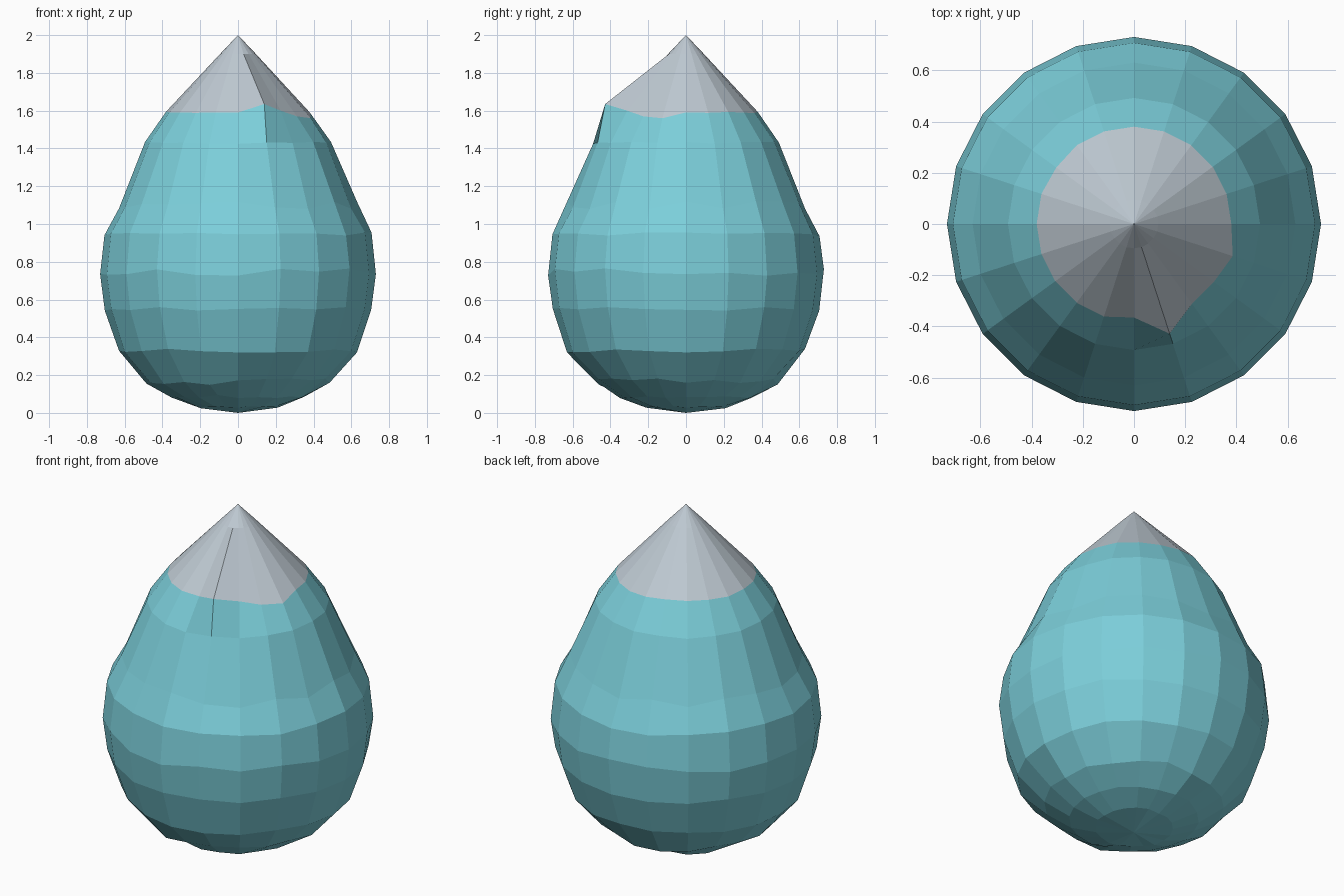
import bpy, bmesh, math, random

if "Cube" in bpy.data.objects:
    bpy.data.objects.remove(bpy.data.objects["Cube"])

random.seed(4)
SIDES = 20


def material(name, rgb):
    m = bpy.data.materials.new(name)
    m.diffuse_color = (*rgb, 1)
    m.use_nodes = True
    m.node_tree.nodes["Principled BSDF"].inputs["Base Color"].default_value = m.diffuse_color
    return m


teal = material("teal", (0.20, 0.62, 0.70))
grey = material("pale grey", (0.52, 0.59, 0.65))

# Body and cap profile: radius, height, height wobble
PROFILE = [(0.21, 0.03, 0.006), (0.35, 0.085, 0.01), (0.485, 0.165, 0.018),
           (0.63, 0.33, 0.01), (0.705, 0.55, 0.01), (0.73, 0.745, 0.02),
           (0.707, 0.945, 0.012), (0.63, 1.10, 0.02), (0.492, 1.43, 0.006),
           (0.38, 1.595, 0.008)]
CAP = [(0.38, 1.595, 0.008), (0.095, 1.90, 0.0)]

# Uneven rim where cap and body meet: side index -> radius, height
RIM = {16: (0.45, 1.635), 19: (0.405, 1.56), 8: (0.375, 1.595),
       15: (0.365, 1.59), 17: (0.385, 1.60), 18: (0.385, 1.57)}
rim = []
for i in range(SIDES):
    r, z = RIM.get(i, (0.38, 1.595 + random.uniform(-0.008, 0.008)))
    rim.append((r, z))


def build(name, profile, bottom, top, mat):
    bm = bmesh.new()
    rings = []
    for r, z, w in profile:
        ring = []
        for i in range(SIDES):
            a = math.tau * i / SIDES
            rr, zz = rim[i] if z == 1.595 else (r, z + random.uniform(-w, w))
            ring.append(bm.verts.new((rr * math.cos(a), rr * math.sin(a), zz)))
        rings.append(ring)
    for lo, hi in zip(rings, rings[1:]):
        for i in range(SIDES):
            j = (i + 1) % SIDES
            bm.faces.new((lo[i], lo[j], hi[j], hi[i]))
    for height, ring in ((bottom, rings[0]), (top, rings[-1])):
        if height is None:
            continue
        tip = bm.verts.new((0, 0, height))
        for i in range(SIDES):
            bm.faces.new((ring[i], ring[(i + 1) % SIDES], tip))
    bmesh.ops.recalc_face_normals(bm, faces=bm.faces)
    # An open shell is oriented by checking that its faces point outwards
    if sum(f.normal.x * f.calc_center_median().x +
           f.normal.y * f.calc_center_median().y for f in bm.faces) < 0:
        bmesh.ops.reverse_faces(bm, faces=bm.faces)
    me = bpy.data.meshes.new(name)
    bm.to_mesh(me)
    bm.free()
    me.materials.append(mat)
    bpy.context.collection.objects.link(bpy.data.objects.new(name, me))


# Faceted egg-shaped body
build("egg_body", PROFILE, 0.0, None, teal)
# Pointed cap
build("pointed_cap", CAP, None, 2.0, grey)
